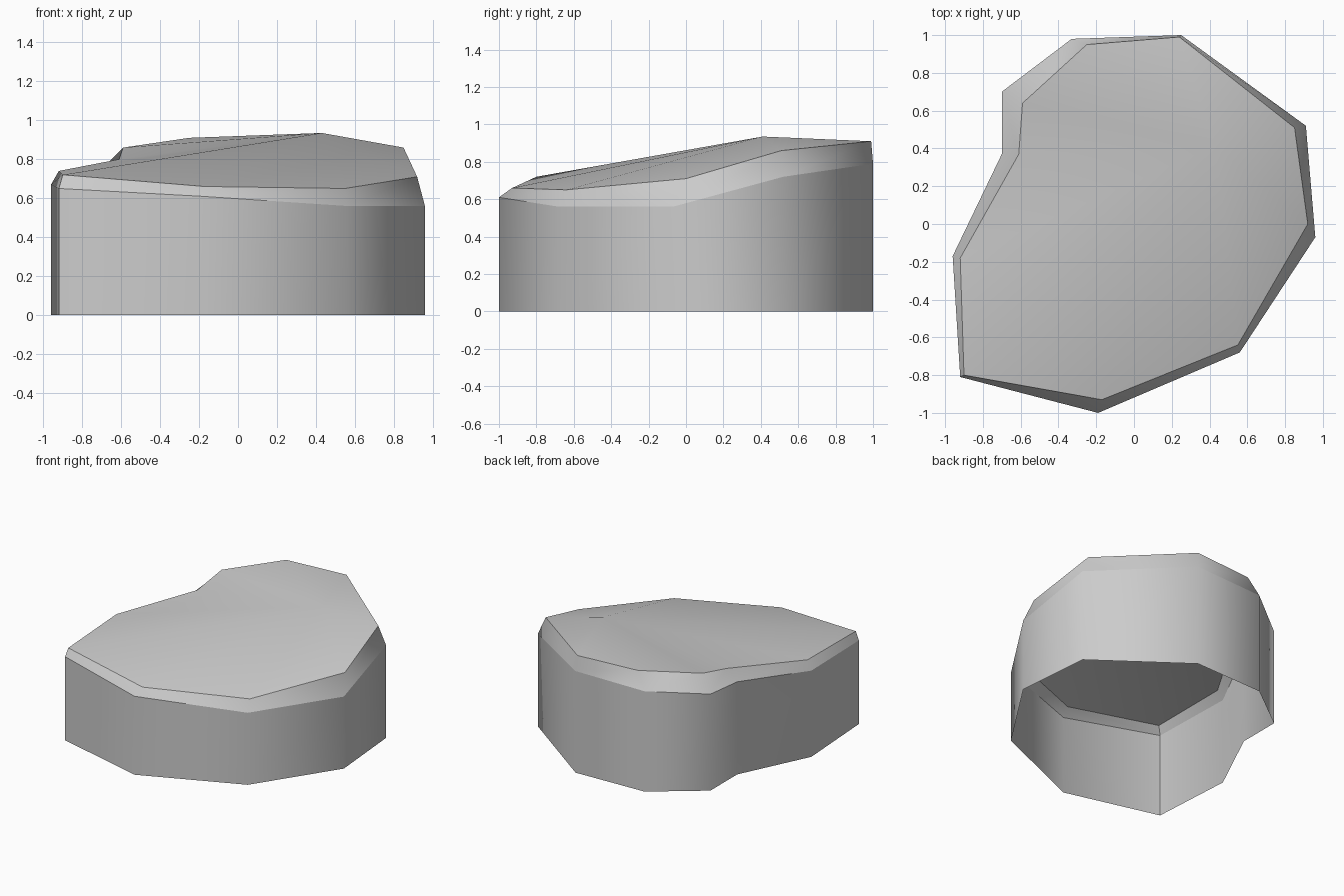
import bpy
import bmesh

# Remove the default object
default_cube = bpy.data.objects.get("Cube")
if default_cube:
    bpy.data.objects.remove(default_cube, do_unlink=True)

# Shoulder outline: top of the upright wall, counter-clockwise from the front corner
SHOULDER = [
    (-.92, -.81, .65), (-.19, -1, .61), (.56, -.68, .56), (.96, -.07, .56), (.91, .52, .72),
    (.25, 1, .79), (-.33, .98, .78), (-.7, .7, .75), (-.7, .37, .72), (-.96, -.17, .67),
]
# Rim outline: edge of the sloping top
RIM = [
    (-.9, -.8, .72), (-.17, -.93, .66), (.55, -.64, .65), (.92, 0, .71), (.85, .51, .86),
    (.24, .99, .91), (-.25, .95, .91), (-.59, .64, .86), (-.61, .37, .8), (-.92, -.18, .74),
]
PEAK = (.43, .41, .935)


def make_material(name, colour):
    material = bpy.data.materials.new(name)
    material.use_nodes = True
    material.diffuse_color = colour
    shader = material.node_tree.nodes["Principled BSDF"]
    shader.inputs["Base Color"].default_value = colour
    shader.inputs["Roughness"].default_value = 0.9
    return material


def add_ring(bm, points):
    return [bm.verts.new(point) for point in points]


def bridge_rings(bm, lower, upper):
    count = len(lower)
    for i in range(count):
        j = (i + 1) % count
        bm.faces.new((lower[i], lower[j], upper[j], upper[i]))


def mark_ring_sharp(bm, ring):
    for a, b in zip(ring, ring[1:] + ring[:1]):
        bm.edges.get((a, b)).smooth = False


def build_rock():
    bm = bmesh.new()
    base = add_ring(bm, [(x, y, 0) for x, y, z in SHOULDER])
    shoulder = add_ring(bm, SHOULDER)
    rim = add_ring(bm, RIM)
    peak = bm.verts.new(PEAK)

    # Upright wall, open underneath, and the bevelled shoulder
    bridge_rings(bm, base, shoulder)
    bridge_rings(bm, shoulder, rim)

    # Sloping top fanned around the peak
    for a, b in zip(rim, rim[1:] + rim[:1]):
        bm.faces.new((a, b, peak))

    # Smooth surfaces with crisp outlines and one crisp front corner
    for face in bm.faces:
        face.smooth = True
    mark_ring_sharp(bm, shoulder)
    mark_ring_sharp(bm, rim)
    bm.edges.get((base[0], shoulder[0])).smooth = False
    bm.edges.get((shoulder[0], rim[0])).smooth = False

    mesh = bpy.data.meshes.new("rock")
    bm.to_mesh(mesh)
    bm.free()
    mesh.materials.append(make_material("stone grey", (.6, .6, .6, 1)))
    rock = bpy.data.objects.new("rock", mesh)
    bpy.context.collection.objects.link(rock)


build_rock()
